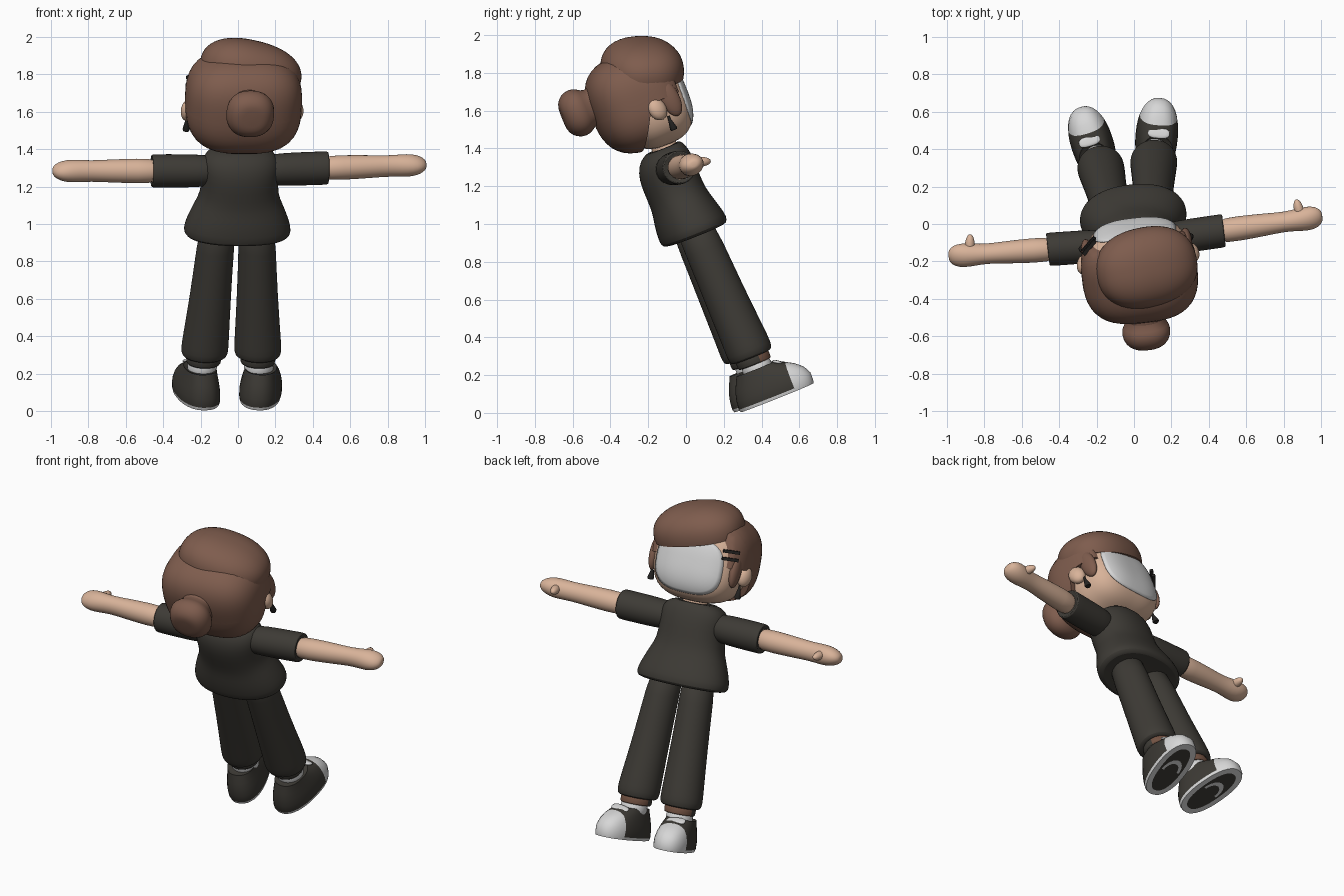
import bpy, bmesh, math
from mathutils import Matrix, Vector

if "Cube" in bpy.data.objects:
    bpy.data.objects.remove(bpy.data.objects["Cube"])

# Parts are laid out upright, facing +y, then the whole figure is leaned and turned
POSE = Matrix.Rotation(math.radians(6.5), 4, 'Z') @ Matrix.Rotation(math.radians(22), 4, 'X')


def material(name, rgb):
    m = bpy.data.materials.new(name)
    m.diffuse_color = (*rgb, 1)
    m.use_nodes = True
    m.node_tree.nodes["Principled BSDF"].inputs["Base Color"].default_value = m.diffuse_color
    return m


SKIN = material("skin", (0.69, 0.45, 0.32))
HAIR = material("brown_hair", (0.21, 0.108, 0.075))
DARK = material("charcoal_cloth", (0.047, 0.043, 0.036))
WHITE = material("white", (0.68, 0.68, 0.68))
BLACK = material("black_metal", (0.018, 0.017, 0.016))
TRIM = material("brown_trim", (0.17, 0.085, 0.055))


def finish(name, bm, mats, rule=None, subsurf=0, angle=50):
    bmesh.ops.recalc_face_normals(bm, faces=bm.faces)
    if rule:
        for f in bm.faces:
            f.material_index = rule(f)
    me = bpy.data.meshes.new(name)
    bm.to_mesh(me)
    bm.free()
    for m in mats:
        me.materials.append(m)
    ob = bpy.data.objects.new(name, me)
    bpy.context.collection.objects.link(ob)
    ob.matrix_world = POSE
    bpy.ops.object.select_all(action='DESELECT')
    ob.select_set(True)
    bpy.context.view_layer.objects.active = ob
    bpy.ops.object.shade_smooth_by_angle(angle=math.radians(angle))
    if subsurf:
        ob.modifiers.new("smooth", 'SUBSURF').levels = subsurf
        ob.modifiers["smooth"].render_levels = subsurf
    return ob


def spow(v, p):
    return math.copysign(abs(v) ** p, v)


def loft(name, sections, mats, axis='z', exp=2.0, n=24, rule=None, cuts=(), subsurf=1, tf=None):
    """Sections are (x, y, z, r1, r2); rings lie across the given axis."""
    bm = bmesh.new()
    a1, a2 = {'z': ((1, 0, 0), (0, 1, 0)), 'x': ((0, 1, 0), (0, 0, 1)),
              'y': ((1, 0, 0), (0, 0, 1))}[axis]
    a1, a2 = Vector(a1), Vector(a2)
    rings = []
    for x, y, z, r1, r2 in sections:
        ring = []
        for i in range(n):
            t = 2 * math.pi * i / n
            p = Vector((x, y, z)) + a1 * r1 * spow(math.cos(t), 2 / exp) + a2 * r2 * spow(math.sin(t), 2 / exp)
            ring.append(bm.verts.new(p))
        rings.append(ring)
    for a, b in zip(rings, rings[1:]):
        for i in range(n):
            bm.faces.new((a[i], a[(i + 1) % n], b[(i + 1) % n], b[i]))
    bm.faces.new(rings[0])
    bm.faces.new(rings[-1])
    for co, no in cuts:
        bmesh.ops.bisect_plane(bm, geom=bm.verts[:] + bm.edges[:] + bm.faces[:], plane_co=co, plane_no=no)
    bmesh.ops.recalc_face_normals(bm, faces=bm.faces)
    if rule:
        for f in bm.faces:
            f.material_index = rule(f)
    if tf:
        bmesh.ops.transform(bm, matrix=tf, verts=bm.verts)
    return finish(name, bm, mats, subsurf=subsurf)


def blob(name, centre, half, mat, exp=2.0, rot=(0, 0, 0), cuts=(), seg=40):
    """Rounded form; each cut removes everything on the side its normal points to."""
    bm = bmesh.new()
    bmesh.ops.create_uvsphere(bm, u_segments=seg, v_segments=seg // 2, radius=1)
    R = Matrix.Rotation(rot[1], 3, 'Y') @ Matrix.Rotation(rot[0], 3, 'X') @ Matrix.Rotation(rot[2], 3, 'Z')
    for v in bm.verts:
        k = sum(abs(c) ** exp for c in v.co) ** (-1 / exp)
        v.co = Vector(centre) + R @ Vector([c * k * h for c, h in zip(v.co, half)])
    for co, no in cuts:
        bmesh.ops.bisect_plane(bm, geom=bm.verts[:] + bm.edges[:] + bm.faces[:],
                               plane_co=co, plane_no=no, clear_outer=True)
        bmesh.ops.holes_fill(bm, edges=[e for e in bm.edges if e.is_boundary])
    return finish(name, bm, [mat])


# Head, face plate and neck
HC, HH, HE = (0, 0.44, 1.6), (0.275, 0.195, 0.245), 2.8
blob("head", HC, HH, SKIN, HE, seg=56)
bm = bmesh.new()
N, K = 48, 10
prev = None
mid = bm.verts.new((0, 0.64, 1.575))
for k in range(1, K + 1):
    ring = []
    for i in range(N):
        t = 2 * math.pi * i / N
        x = 0.222 * k / K * spow(math.cos(t), 0.7)
        z = 1.575 + 0.17 * k / K * spow(math.sin(t), 0.7)
        d = max(0, 1 - abs(x / HH[0]) ** HE - abs((z - HC[2]) / HH[2]) ** HE)
        ring.append(bm.verts.new((x, HC[1] + HH[1] * d ** (1 / HE) + 0.005, z)))
    for i in range(N):
        j = (i + 1) % N
        bm.faces.new((prev[i], prev[j], ring[j], ring[i]) if prev else (mid, ring[j], ring[i]))
    prev = ring
plate = finish("face_plate", bm, [WHITE])
plate.modifiers.new("thickness", 'SOLIDIFY').thickness = 0.006
loft("neck", [(0, 0.42, 1.27, 0.085, 0.075), (0, 0.42, 1.33, 0.075, 0.07), (0, 0.42, 1.42, 0.075, 0.07)], [SKIN])

# Hair: back shell, upper shell, swept top and bun
hair = dict(centre=(0, 0.385, 1.63), half=(0.31, 0.26, 0.265), mat=HAIR, exp=2.8, seg=56)
blob("back_hair", cuts=[((0, 0.38, 1.54), (0, 0.17, -0.09))], **hair)
blob("upper_hair", cuts=[((0, 0, 1.6), (0, 0, -1)), ((0, 0.575, 0), (0, 1, 0))], **hair)
tilt, roll = math.radians(-19), math.radians(14)
down = Matrix.Rotation(roll, 3, 'Y') @ Matrix.Rotation(tilt, 3, 'X') @ Vector((0, 0, -1))
blob("swept_top_hair", (0.04, 0.46, 1.775), (0.275, 0.215, 0.165), HAIR, 2.3, (tilt, roll, 0),
     [(Vector((0.04, 0.46, 1.775)) + down * 0.035, down)], 56)
loft("hair_bun", [(0, y, 1.69, r, r) for y, r in
                  ((-0.025, 0.05), (-0.02, 0.085), (0.01, 0.12), (0.06, 0.135), (0.1, 0.12), (0.13, 0.09), (0.19, 0.12))],
     [HAIR], 'y', 2.3)

# Hair clips on one temple
for i, z in enumerate((1.7, 1.655)):
    bm = bmesh.new()
    bmesh.ops.create_cube(bm, size=1)
    bmesh.ops.transform(bm, verts=bm.verts, matrix=Matrix.Translation((-0.252, 0.582, z))
                        @ Matrix.Rotation(math.radians(45), 4, 'Z') @ Matrix.Diagonal((0.1, 0.02, 0.018, 1)))
    finish(f"hair_clip_{i + 1}", bm, [BLACK], angle=30)

# Shirt
loft("shirt", [(0, y, z, rx, ry) for z, y, rx, ry in (
    (0.865, 0.398, 0.22, 0.13), (0.85, 0.398, 0.26, 0.165), (0.868, 0.398, 0.288, 0.187), (0.905, 0.398, 0.288, 0.187),
    (0.97, 0.392, 0.266, 0.176), (1.04, 0.39, 0.236, 0.158), (1.1, 0.385, 0.208, 0.152), (1.2, 0.385, 0.206, 0.156),
    (1.27, 0.39, 0.212, 0.148), (1.325, 0.4, 0.188, 0.125), (1.352, 0.415, 0.13, 0.09), (1.345, 0.415, 0.09, 0.075))],
     [DARK], exp=2.2, n=32)

for side, s in (("right", 1), ("left", -1)):
    # Ear, earring and sideburn
    blob(f"{side}_ear", (s * 0.29, 0.43, 1.56), (0.038, 0.05, 0.062), SKIN, rot=(0.2, 0, s * 0.4), seg=24)
    loft(f"{side}_earring", [(s * 0.29, 0.47, 1.505, 0.006, 0.006), (s * 0.29, 0.47, 1.485, 0.008, 0.008),
                             (s * 0.29, 0.472, 1.435, 0.02, 0.02), (s * 0.29, 0.472, 1.425, 0.016, 0.016)],
         [BLACK], n=10, subsurf=0)
    blob(f"{side}_sideburn", (s * 0.268, 0.515, 1.59), (0.03, 0.052, 0.105), HAIR, rot=(0.1, 0, 0), seg=24)

    # Sleeve, arm and thumb; the arms slope very slightly across the body
    def along(rows):
        return [(s * x, 0.385 + 0.04 * x, 1.23 + s * 0.018 * x, ry, rz) for x, ry, rz in rows]
    loft(f"{side}_sleeve", along(((0.12, 0.07, 0.07), (0.18, 0.088, 0.086), (0.3, 0.09, 0.09), (0.44, 0.09, 0.09),
                                  (0.472, 0.09, 0.09), (0.476, 0.082, 0.082), (0.465, 0.066, 0.066))), [DARK], 'x')
    loft(f"{side}_arm", along(((0.42, 0.066, 0.066), (0.55, 0.067, 0.067), (0.7, 0.06, 0.062), (0.8, 0.052, 0.057),
                               (0.87, 0.06, 0.061), (0.93, 0.067, 0.06), (0.975, 0.058, 0.045),
                               (1.0, 0.035, 0.026), (1.005, 0.015, 0.012))), [SKIN], 'x')
    blob(f"{side}_thumb", (s * 0.885, 0.475, 1.225 + s * 0.016), (0.026, 0.058, 0.026), SKIN,
         rot=(-0.3, 0, s * 0.15), seg=20)

    # Trouser leg, ankle band and sock
    loft(f"{side}_trouser_leg", [(s * x, y, z, rx, ry) for z, x, y, rx, ry in (
        (0.93, 0.1, 0.395, 0.095, 0.1), (0.8, 0.112, 0.405, 0.1, 0.105), (0.5, 0.126, 0.41, 0.11, 0.112),
        (0.25, 0.14, 0.42, 0.125, 0.122), (0.185, 0.143, 0.42, 0.128, 0.124), (0.155, 0.143, 0.42, 0.122, 0.118),
        (0.145, 0.143, 0.42, 0.1, 0.098), (0.16, 0.143, 0.42, 0.08, 0.08))], [DARK])
    loft(f"{side}_ankle_band", [(s * 0.146, 0.422, z, r, r) for z, r in
                                ((0.18, 0.09), (0.14, 0.095), (0.112, 0.094), (0.105, 0.084), (0.12, 0.07))],
         [DARK, TRIM], rule=lambda f: int(f.calc_center_median().y > 0.45))
    loft(f"{side}_sock", [(s * 0.152, 0.425, z, 0.08, 0.082) for z in (0.02, 0.08, 0.15)], [WHITE])

    # Shoe: white toe cap and sole rim, toes turned outward
    turn = (Matrix.Translation((s * 0.165, 0.42, 0)) @ Matrix.Rotation(-s * math.radians(11), 4, 'Z')
            @ Matrix.Translation((0, -0.42, 0)))

    def shoe_colour(f):
        c = f.calc_center_median()
        if c.z < -0.099 and f.normal.z < -0.9:
            return 1 if len(f.verts) < 6 else 0
        return int(c.z < -0.08 or c.y > 0.575)
    loft(f"{side}_shoe", [(0, (a + b) / 2, z, w, (b - a) / 2) for z, a, b, w in (
        (-0.1, 0.29, 0.63, 0.075), (-0.1, 0.255, 0.67, 0.108), (-0.083, 0.25, 0.676, 0.112), (-0.04, 0.255, 0.677, 0.112),
        (0.0, 0.265, 0.657, 0.105), (0.035, 0.28, 0.618, 0.097), (0.065, 0.295, 0.565, 0.089),
        (0.085, 0.305, 0.525, 0.084), (0.075, 0.33, 0.51, 0.07))],
        [DARK, WHITE], exp=2.3, n=36, rule=shoe_colour, cuts=[((0, 0.575, 0), (0, 1, 0))], subsurf=0, tf=turn)

    # White shoe tongue and arch plate on the sole
    blob(f"{side}_shoe_tongue", turn @ Vector((0, 0.535, 0.073)), (0.058, 0.028, 0.01), WHITE,
         3, (-0.6, 0, -s * 0.19), seg=20)
    bm = bmesh.new()
    inner, outer = [], []
    for i in range(13):
        t = math.pi * i / 12
        for lst, w, h in ((outer, 0.062, 0.09), (inner, 0.045, 0.06)):
            lst.append(bm.verts.new(turn @ Vector((w * math.cos(t), 0.45 + h * math.sin(t), -0.102))))
    for i in range(12):
        bm.faces.new((outer[i], inner[i], inner[i + 1], outer[i + 1]))
    finish(f"{side}_sole_arch", bm, [WHITE])
